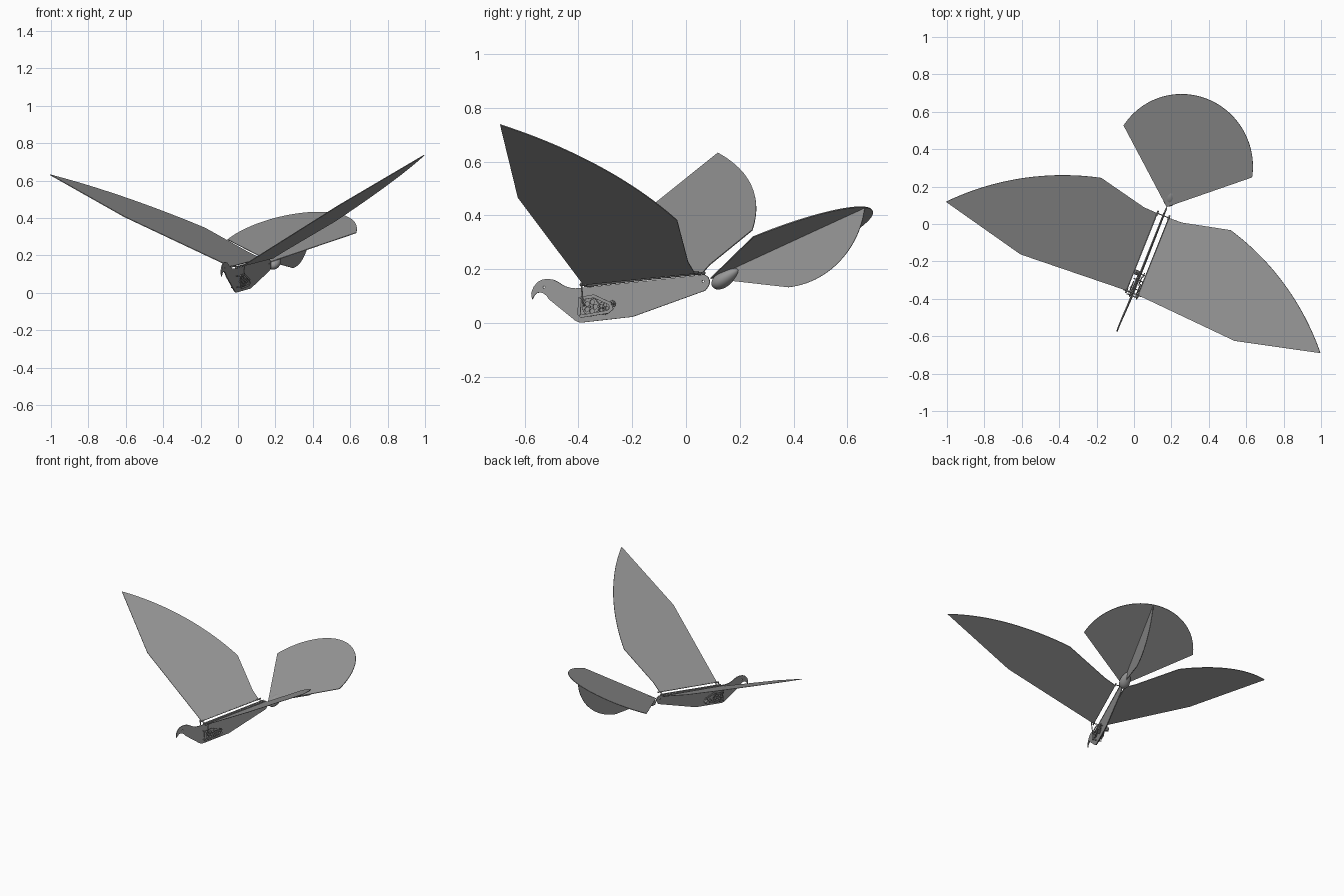
import bpy, bmesh
from math import sin, cos, pi, radians, atan
from mathutils import Matrix, Vector

if "Cube" in bpy.data.objects:
    bpy.data.objects.remove(bpy.data.objects["Cube"])

# Local frame: x = sideways, y = tailwards, z = up; the whole bird is yawed and rolled
BIRD = (Matrix.Translation((0.147, 0, 0)) @ Matrix.Rotation(radians(-22), 4, 'Z')
        @ Matrix.Rotation(radians(-2.8), 4, 'Y'))
SIDE = Matrix(((0, 0, 1, 0), (1, 0, 0, 0), (0, 1, 0, 0), (0, 0, 0, 1)))

DARK = bpy.data.materials.new("dark_grey")
DARK.diffuse_color = (0.31, 0.31, 0.31, 1)
DARK.use_nodes = True
DARK.node_tree.nodes["Principled BSDF"].inputs["Base Color"].default_value = DARK.diffuse_color


def add(name, mesh, local=Matrix()):
    mesh.transform(local)
    mesh.materials.clear()
    mesh.materials.append(DARK)
    ob = bpy.data.objects.new(name, mesh)
    bpy.context.collection.objects.link(ob)
    ob.matrix_world = BIRD
    return ob


def arc(a, b, sag, n=24):
    """Circular arc from a to b, bulging to the left of a->b by sag; excludes a."""
    a, b = Vector(a), Vector(b)
    h = (b - a).length / 2
    u = (b - a) / (2 * h)
    w = Vector((-u.y, u.x))
    r = (h * h + sag * sag) / (2 * sag)
    half = 2 * atan(sag / h)
    c = (a + b) / 2 + w * (sag - r)
    out = []
    for i in range(1, n + 1):
        q = -half + 2 * half * i / n
        out.append(tuple(c + u * r * sin(q) + w * r * cos(q)))
    return out


def circle(c, r, n=16):
    return [(c[0] + r * cos(2 * pi * i / n), c[1] + r * sin(2 * pi * i / n)) for i in range(n)]


def plate(name, loops, x=0.0, half=0.003):
    """Flat upright sheet from (y, z) loops; inner loops become holes."""
    cu = bpy.data.curves.new(name + "_outline", 'CURVE')
    cu.dimensions, cu.fill_mode, cu.extrude = '2D', 'BOTH', half
    for pts in loops:
        sp = cu.splines.new('POLY')
        sp.points.add(len(pts) - 1)
        for p, q in zip(sp.points, pts):
            p.co = (q[0], q[1], 0, 1)
        sp.use_cyclic_u = True
    tmp = bpy.data.objects.new("tmp", cu)
    bpy.context.collection.objects.link(tmp)
    dg = bpy.context.evaluated_depsgraph_get()
    me = bpy.data.meshes.new_from_object(tmp.evaluated_get(dg))
    bpy.data.objects.remove(tmp)
    return add(name, me, Matrix.Translation((x, 0, 0)) @ SIDE)


def sheet(name, pts, height, thick=0.004):
    """Thin sloping membrane from (x, y) points and a height function."""
    bm = bmesh.new()
    bm.faces.new([bm.verts.new((x, y, height(x, y))) for x, y in pts])
    me = bpy.data.meshes.new(name)
    bm.to_mesh(me)
    ob = add(name, me)
    m = ob.modifiers.new("thickness", 'SOLIDIFY')
    m.thickness, m.offset = thick, 0
    return ob


def rod(name, a, b, r=0.003):
    a, b = Vector(a), Vector(b)
    bm = bmesh.new()
    bmesh.ops.create_cone(bm, cap_ends=True, segments=10, radius1=r, radius2=r, depth=(b - a).length)
    me = bpy.data.meshes.new(name)
    bm.to_mesh(me)
    rot = (b - a).to_track_quat('Z', 'Y').to_matrix().to_4x4()
    return add(name, me, Matrix.Translation((a + b) / 2) @ rot)


def mirror(ob):
    ob.modifiers.new("mirror", 'MIRROR')


def gear(name, c, r, x, teeth):
    rim = [(c[0] + k * cos(q), c[1] + k * sin(q)) for i in range(teeth * 4)
           for q, k in [(2 * pi * i / (teeth * 4), r if i % 4 < 2 else r * 0.88)]]
    holes = [circle((c[0] + r * 0.5 * cos(q), c[1] + r * 0.5 * sin(q)), r * 0.25, 12)
             for q in (2 * pi * k / 5 for k in range(5))]
    return plate(name, [rim] + holes, x, 0.002)


# Body board with hooked beak, eye and rear holes
k = 1 / 0.927
outline = [(-.571, .088), (-.574, .112), (-.565, .135), (-.55, .153), (-.532, .162), (-.511, .164),
           (-.492, .161), (-.474, .152), (-.456, .14), (-.435, .132), (-.41, .129), (-.385, .131),
           (.05, .178), (.068, .181), (.082, .172), (.089, .155), (.085, .14), (.072, .121),
           (-.199, .023), (-.385, .002), (-.398, .003), (-.412, .01), (-.508, .088),
           (-.517, .101), (-.528, .11), (-.54, .114), (-.553, .112), (-.562, .104)]
body = [((y - z * .018) * k, z) for y, z in outline]
plate("body_board", [body, circle((-.571, .133), .004), circle((.066, .155), .004)])

# Wings
def wing_z(x, y):
    return .142 + .512 * (x - .035) + .096 * (y + .4)

tip, rear = (1.081, -.322), (.373, .108)
wing = [(.033, -.4), (.618, -.433), tip] + arc(tip, rear, -.062) + [(.108, .0475), (.033, .045)]
mirror(sheet("wings", wing, wing_z))

# Tail fan, under-fin and bulb
def tail_z(x, y):
    return .166 + .43 * (y - .095)

corner = (.371, .413)
fan = [(0, .095), corner] + arc(corner, (-corner[0], corner[1]), -.298, 48)
sheet("tail_fan", fan, tail_z)
low, top = (.407, .133), (.708, .428)
plate("tail_fin", [[(.1, .165), low] + arc(low, top, -.074)], 0, .002)
bm = bmesh.new()
bmesh.ops.create_uvsphere(bm, u_segments=24, v_segments=14, radius=1)
for v in bm.verts:
    taper = 1 - .25 * v.co.y
    v.co = (v.co.x * .034 * taper, v.co.y * .06, v.co.z * .028 * taper)
for f in bm.faces:
    f.smooth = True
me = bpy.data.meshes.new("tail_bulb")
bm.to_mesh(me)
add("tail_bulb", me, Matrix.Translation((0, .155, .167)) @ Matrix.Rotation(radians(32), 4, 'X'))

# Wing hinges, cross bars and top spar
rod("top_spar", (0, -.41, .137), (0, .06, .186), .004)
for nm, y, z in (("front", -.4, .141), ("rear", .045, .186)):
    rod(nm + "_cross_bar", (-.036, y, z), (.036, y, z), .003)
    mirror(rod(nm + "_hinge", (.033, y - .014, z - .001), (.033, y + .014, z + .002), .005))
mirror(rod("wing_root_rod", (.033, -.4, .142), (.033, .045, .186), .0025))

# Gear train, motor and cranks
gear("main_gear", (-.375, .06), .036, .02, 24)
gear("main_gear_left", (-.375, .06), .036, -.02, 24)
gear("middle_gear", (-.325, .055), .026, .012, 18)
gear("small_gear", (-.29, .07), .014, .018, 12)
frame = [(-.425, .03), (-.41, .018), (-.3, .035), (-.28, .05), (-.29, .075), (-.36, .105), (-.42, .095)]
cut = [(-.412, .035), (-.402, .03), (-.305, .046), (-.295, .054), (-.3, .067), (-.36, .092), (-.41, .085)]
for x in (-.011, .028):
    plate("gear_frame", [frame, cut], x, .0015)
for y, z in ((-.375, .06), (-.325, .055), (-.29, .07), (-.415, .03), (-.415, .09)):
    rod("axle", (-.028, y, z), (.034, y, z), .003)
rod("motor", (-.035, -.29, .05), (-.006, -.29, .05), .014)
mirror(rod("crank_rod", (.036, -.4, .065), (.05, -.402, .149), .003))
mirror(rod("crank_pin", (.018, -.4, .065), (.04, -.4, .065), .004))
